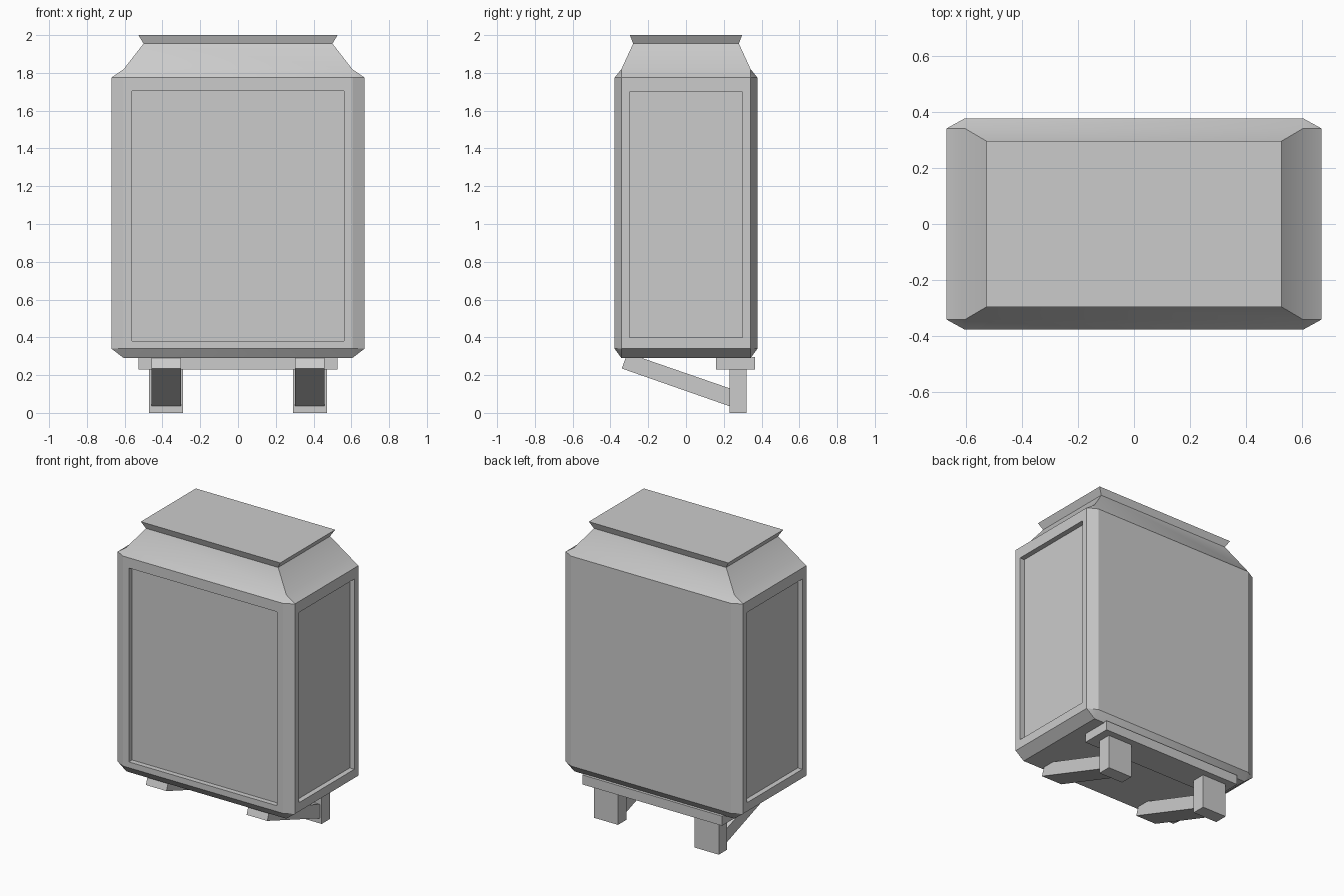
import bpy, bmesh, math
from mathutils import Vector

if "Cube" in bpy.data.objects:
    bpy.data.objects.remove(bpy.data.objects["Cube"])


def finish(bm, name):
    bmesh.ops.recalc_face_normals(bm, faces=bm.faces[:])
    me = bpy.data.meshes.new(name)
    bm.to_mesh(me)
    bm.free()
    ob = bpy.data.objects.new(name, me)
    bpy.context.collection.objects.link(ob)
    return ob


def box(name, lo, hi):
    bm = bmesh.new()
    bmesh.ops.create_cube(bm, size=1)
    for v in bm.verts:
        v.co = Vector([(a + b) / 2 + c * (b - a) for a, b, c in zip(lo, hi, v.co)])
    return finish(bm, name)


def prism(name, profile, x0, x1):
    # side profile (y, z) extruded along x
    bm = bmesh.new()
    f = bm.faces.new([bm.verts.new((x0, y, z)) for y, z in profile])
    new = bmesh.ops.extrude_face_region(bm, geom=[f])["geom"]
    for v in new:
        if isinstance(v, bmesh.types.BMVert):
            v.co.x = x1
    return finish(bm, name)


def facing(bm, direction):
    d = Vector(direction)
    return max(bm.faces, key=lambda f: (round(f.normal.dot(d), 3), f.calc_area()))


def step(bm, face, lo, hi):
    # extrude a rectangular face and fit the new one to the given bounds
    c = face.calc_center_median()
    new = bmesh.ops.extrude_discrete_faces(bm, faces=[face])["faces"][0]
    for v in new.verts:
        v.co = Vector([hi[i] if v.co[i] > c[i] + 1e-4 else lo[i] for i in range(3)])
    return new


# chamfered cabinet body
X, Y, Z0, Z1 = 0.67, 0.378, 0.29, 1.82
xi, yi, zi0, zi1 = 0.605, 0.342, 0.34, 1.775
bm = bmesh.new()
for sx in (-1, 1):
    for sy in (-1, 1):
        for zo, zi in ((Z0, zi0), (Z1, zi1)):
            for p in ((sx * X, sy * yi, zi), (sx * xi, sy * Y, zi), (sx * xi, sy * yi, zo)):
                bm.verts.new(p)
bmesh.ops.convex_hull(bm, input=bm.verts[:])
bmesh.ops.dissolve_limit(bm, angle_limit=math.radians(1), verts=bm.verts[:], edges=bm.edges[:])
bmesh.ops.recalc_face_normals(bm, faces=bm.faces[:])
front, top = facing(bm, (0, -1, 0)), facing(bm, (0, 0, 1))
sides = [(s, facing(bm, (s, 0, 0))) for s in (-1, 1)]

# pinched neck and flared lid on top
f = step(bm, top, (-0.50, -0.28, 1.955), (0.50, 0.28, 1.955))
step(bm, f, (-0.527, -0.297, 2.0), (0.527, 0.297, 2.0))

# recessed front panel
f = front
for y in (-Y, -Y + 0.035):
    f = step(bm, f, (-0.56, y, 0.38), (0.56, y, 1.705))

# recessed side panels
for s, f in sides:
    for x in (s * X, s * (X - 0.035)):
        f = step(bm, f, (x, -0.30, 0.40), (x, 0.30, 1.70))
body = finish(bm, "cabinet_body")
bpy.context.view_layer.objects.active = body
body.select_set(True)
bpy.ops.object.shade_smooth_by_angle(angle=math.radians(25))

# rear support rail
box("rear_rail", (-0.528, 0.16, 0.23), (0.528, 0.365, 0.295))

# rear legs and slanted braces
brace = [(-0.34, 0.235), (0.24, 0.032), (0.24, 0.127), (-0.31, 0.317)]
for side, s in (("left", -1), ("right", 1)):
    c = s * 0.381
    box(side + "_leg", (c - 0.091, 0.23, 0), (c + 0.091, 0.32, 0.26))
    prism(side + "_brace", brace, c - 0.078, c + 0.078)
